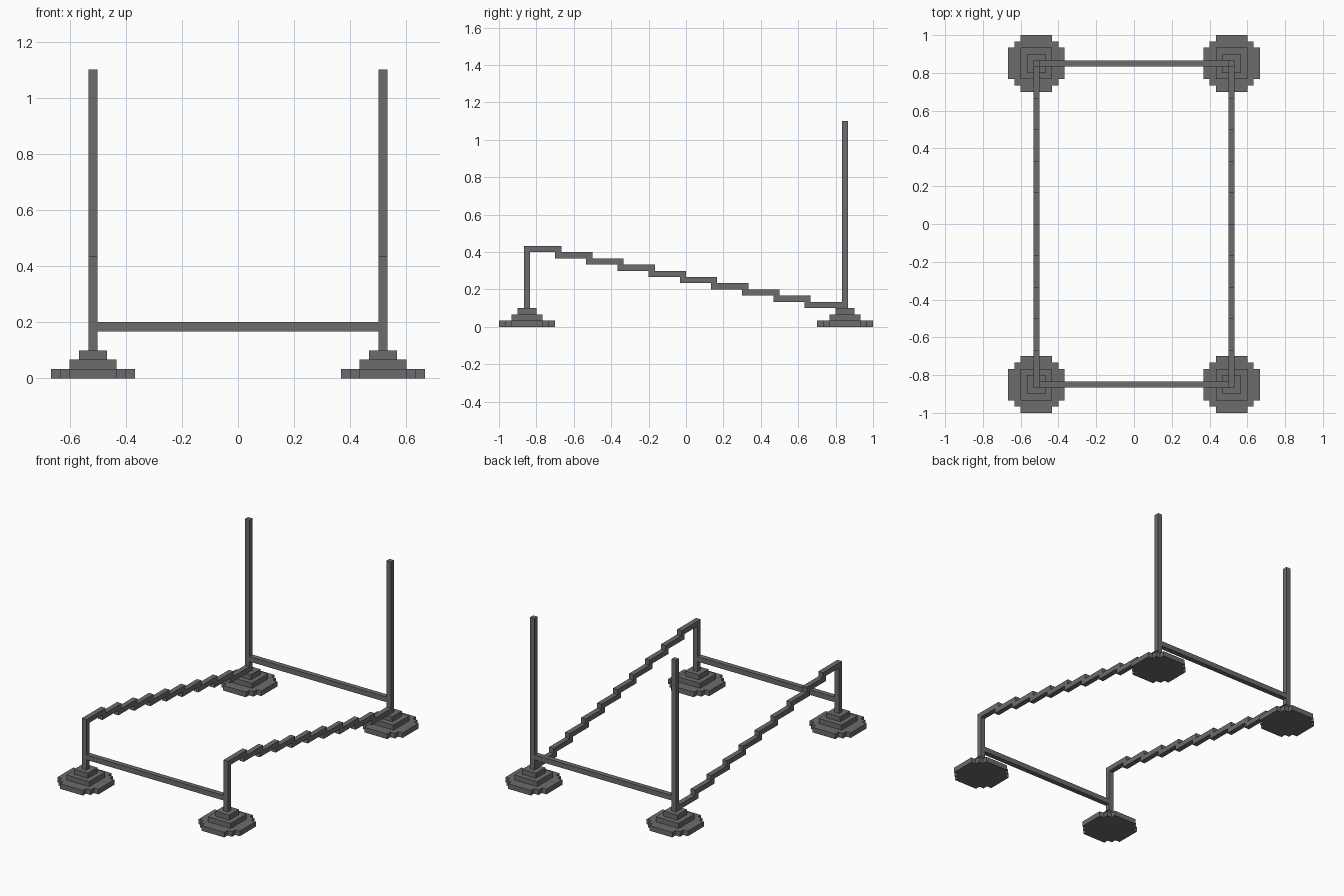
import bpy
import bmesh
from mathutils import Vector

cube = bpy.data.objects.get("Cube")
if cube:
    bpy.data.objects.remove(cube, do_unlink=True)

U = 1 / 30            # one block
PX, PY = 15.5, 25.5   # post centres, in blocks

grey = bpy.data.materials.new("dark grey metal")
grey.use_nodes = True
COLOR = (0.15, 0.15, 0.15, 1)
grey.diffuse_color = COLOR
grey.node_tree.nodes["Principled BSDF"].inputs["Base Color"].default_value = COLOR


def prism(bm, outline, direction):
    """Extrude a closed outline (block units) along a direction."""
    face = bm.faces.new([bm.verts.new(Vector(p) * U) for p in outline])
    side = bmesh.ops.extrude_face_region(bm, geom=[face], use_keep_orig=True)
    verts = [g for g in side["geom"] if isinstance(g, bmesh.types.BMVert)]
    bmesh.ops.translate(bm, verts=verts, vec=Vector(direction) * U)


def box(bm, x0, x1, y0, y1, z0, z1):
    prism(bm, [(x0, y0, z0), (x1, y0, z0), (x1, y1, z0), (x0, y1, z0)], (0, 0, z1 - z0))


def finish(bm, name):
    bmesh.ops.recalc_face_normals(bm, faces=bm.faces)
    mesh = bpy.data.meshes.new(name)
    bm.to_mesh(mesh)
    bm.free()
    mesh.materials.append(grey)
    bpy.context.collection.objects.link(bpy.data.objects.new(name, mesh))


def foot(name, cx, cy):
    bm = bmesh.new()
    # Bottom tier: a rounded disc of blocks, from one stepped quarter
    quarter = [(4.5, 2.5), (3.5, 2.5), (3.5, 3.5), (2.5, 3.5), (2.5, 4.5)]
    ring = []
    for sx, sy in ((1, 1), (-1, 1), (-1, -1), (1, -1)):
        points = quarter if sx * sy > 0 else quarter[::-1]
        ring += [(cx + sx * x, cy + sy * y, 0) for x, y in points]
    prism(bm, ring, (0, 0, 1))
    # Square upper tiers
    for z, r in ((1, 2.5), (2, 1.5)):
        box(bm, cx - r, cx + r, cy - r, cy + r, z, z + 1)
    finish(bm, name)


def post(name, cx, cy, top):
    bm = bmesh.new()
    box(bm, cx - 0.5, cx + 0.5, cy - 0.5, cy + 0.5, 3, top)
    finish(bm, name)


def stepped_rail(name, cx):
    """Side rail falling one block per step from front to back."""
    upper, lower = [], []
    x = cx - 0.5
    for i in range(10):
        y0, y1, top = -26 + 5 * i, -20 + 5 * i, 13 - i
        upper += [(x, -25 if i == 0 else y0 + 1, top), (x, y1, top)]
        lower += [(x, -25 if i == 0 else y0, top - 1),
                  (x, y1 if i == 9 else y1 - 1, top - 1)]
    bm = bmesh.new()
    prism(bm, upper + lower[::-1], (1, 0, 0))
    finish(bm, name)


# Feet, posts and stepped rails on both sides
for side, sx in (("left", 1), ("right", -1)):
    for end, sy, top in (("front", -1, 13), ("back", 1, 33)):
        foot(f"{end}_{side}_foot", sx * PX, sy * PY)
        post(f"{end}_{side}_post", sx * PX, sy * PY, top)
    stepped_rail(f"{side}_stepped_rail", sx * PX)

# Cross bars between the posts
for end, sy in (("front", -1), ("back", 1)):
    bm = bmesh.new()
    box(bm, -15, 15, sy * PY - 0.5, sy * PY + 0.5, 5, 6)
    finish(bm, f"{end}_cross_bar")
